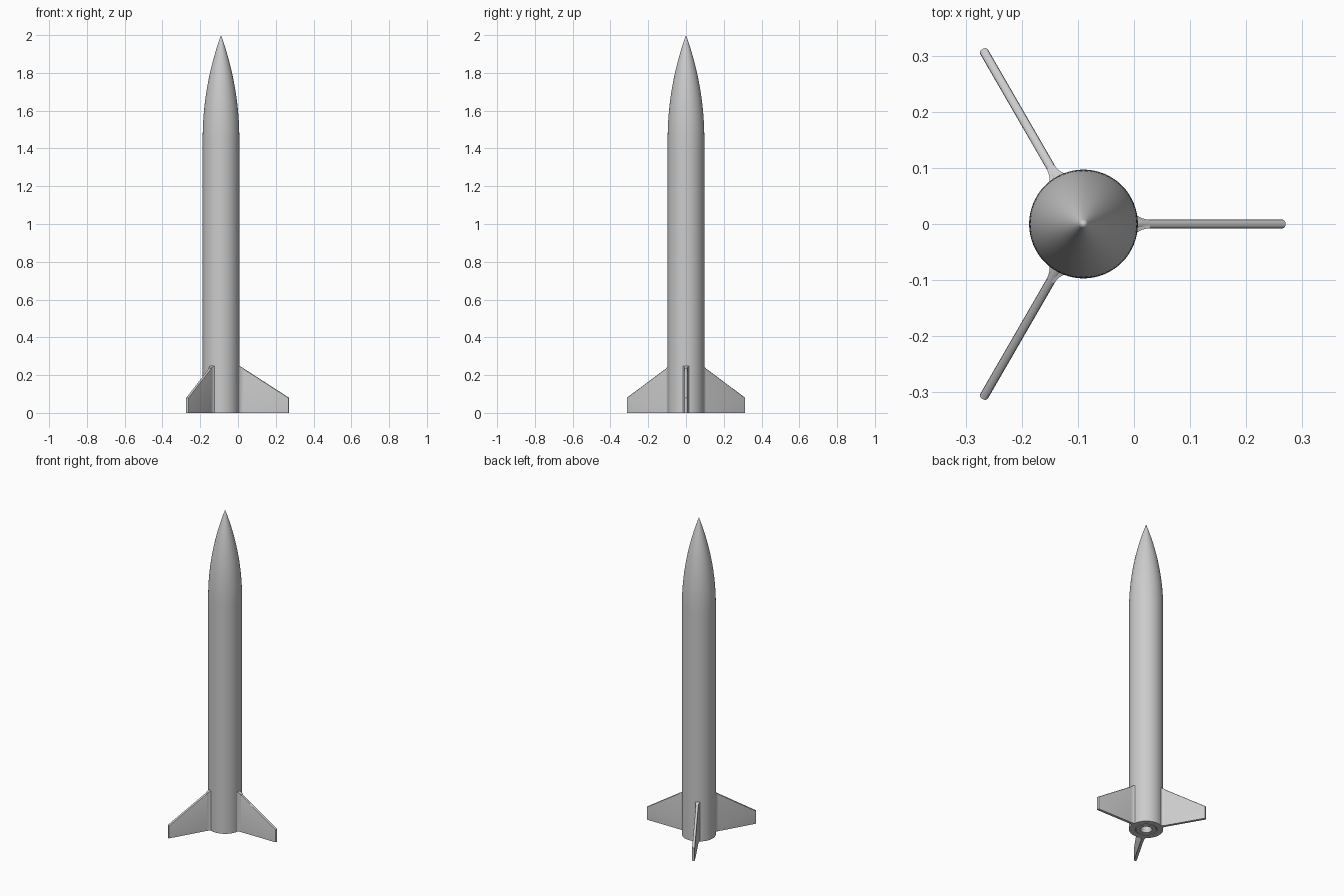
import bpy, bmesh, math
from mathutils import Matrix

if "Cube" in bpy.data.objects:
    bpy.data.objects.remove(bpy.data.objects["Cube"])

AXIS_X = -0.09       # body axis
RADIUS = 0.097
SHOULDER = 1.45      # where the nose starts
HALF = 0.008         # half fin thickness
TIP = 0.36           # fin reach from the axis
SEGMENTS = 64

grey = bpy.data.materials.new("light_grey")
grey.use_nodes = True
grey.diffuse_color = (0.6, 0.6, 0.6, 1)
grey.node_tree.nodes["Principled BSDF"].inputs["Base Color"].default_value = (0.6, 0.6, 0.6, 1)


def finish(bm, name, angle=0.0):
    """Turn the mesh about the body axis and link it as an object."""
    bmesh.ops.recalc_face_normals(bm, faces=bm.faces)
    bm.transform(Matrix.Translation((AXIS_X, 0, 0)) @ Matrix.Rotation(angle, 4, "Z"))
    mesh = bpy.data.meshes.new(name)
    bm.to_mesh(mesh)
    bm.free()
    mesh.materials.append(grey)
    obj = bpy.data.objects.new(name, mesh)
    bpy.context.collection.objects.link(obj)
    bpy.ops.object.select_all(action="DESELECT")
    obj.select_set(True)
    bpy.context.view_layer.objects.active = obj
    bpy.ops.object.shade_smooth_by_angle(angle=math.radians(30))
    return obj


def lathe(name, profile):
    """Spin (radius, height) points about the body axis."""
    bm = bmesh.new()
    verts = [bm.verts.new((r, 0, z)) for r, z in profile]
    edges = [bm.edges.new(pair) for pair in zip(verts, verts[1:])]
    bmesh.ops.spin(bm, geom=verts + edges, cent=(0, 0, 0), axis=(0, 0, 1),
                   angle=math.tau, steps=SEGMENTS)
    bmesh.ops.remove_doubles(bm, verts=bm.verts, dist=0.00005)
    return finish(bm, name)


def prism(bm, bottom, top):
    """Closed solid between two matching loops of points."""
    low = [bm.verts.new(p) for p in bottom]
    high = [bm.verts.new(p) for p in top]
    bm.faces.new(low)
    bm.faces.new(high)
    for i in range(len(low)):
        j = (i + 1) % len(low)
        bm.faces.new((low[i], low[j], high[j], high[i]))


def leading_edge(r):
    return 0.25 - 0.645 * (r - RADIUS)


# Body tube with a recessed motor mount in its base
lathe("body_tube", [(0, 0.35), (0.03, 0.35), (0.03, 0.012), (0.034, 0), (0.058, 0),
                    (0.058, 0.006), (0.062, 0.006), (0.062, 0),
                    (RADIUS, 0), (RADIUS, SHOULDER)])

# Pointed ogive nose, tangent to the tube
length = 2 - SHOULDER
arc = (RADIUS ** 2 + length ** 2) / (2 * RADIUS)
nose = []
for i in range(25):
    h = length * i / 24
    nose.append((max(0, math.sqrt(arc ** 2 - h ** 2) + RADIUS - arc), SHOULDER + h))
lathe("nose_cone", nose)

# Three fins with rounded edges and a concave fillet at each root
for n, label in enumerate(("left", "back_right", "front_right")):
    angle = n * math.tau / 3

    bm = bmesh.new()
    outline = [(0.08, 0), (TIP, 0), (TIP, leading_edge(TIP)), (0.08, leading_edge(0.08))]
    prism(bm, [(r, -HALF, z) for r, z in outline], [(r, HALF, z) for r, z in outline])
    rounded = []
    for e in bm.edges:
        a, b = (v.co for v in e.verts)
        along = abs(a.y - b.y) < 0.001
        outer = min(a.x, b.x) > TIP - 0.001
        upper = min(a.z, b.z) > 0.01
        if along and (outer or upper):
            rounded.append(e)
    bmesh.ops.bevel(bm, geom=rounded, offset=0.006, segments=3, profile=0.5, affect="EDGES")
    finish(bm, label + "_fin", angle)

    bm = bmesh.new()
    size = 0.018
    side = [(0.085, HALF + size * 0.75)]
    for i in range(7):
        t = math.radians(15 * i)
        side.append((RADIUS - 0.004 + size * 1.4 * (1 - math.cos(t)),
                     HALF + size * 0.75 * (1 - math.sin(t))))
    section = side + [(r, -y) for r, y in reversed(side)]
    prism(bm, [(r, y, 0) for r, y in section],
          [(r, y, leading_edge(r) - 0.4 * max(0, abs(y) - HALF)) for r, y in section])
    finish(bm, label + "_fin_fillet", angle)
